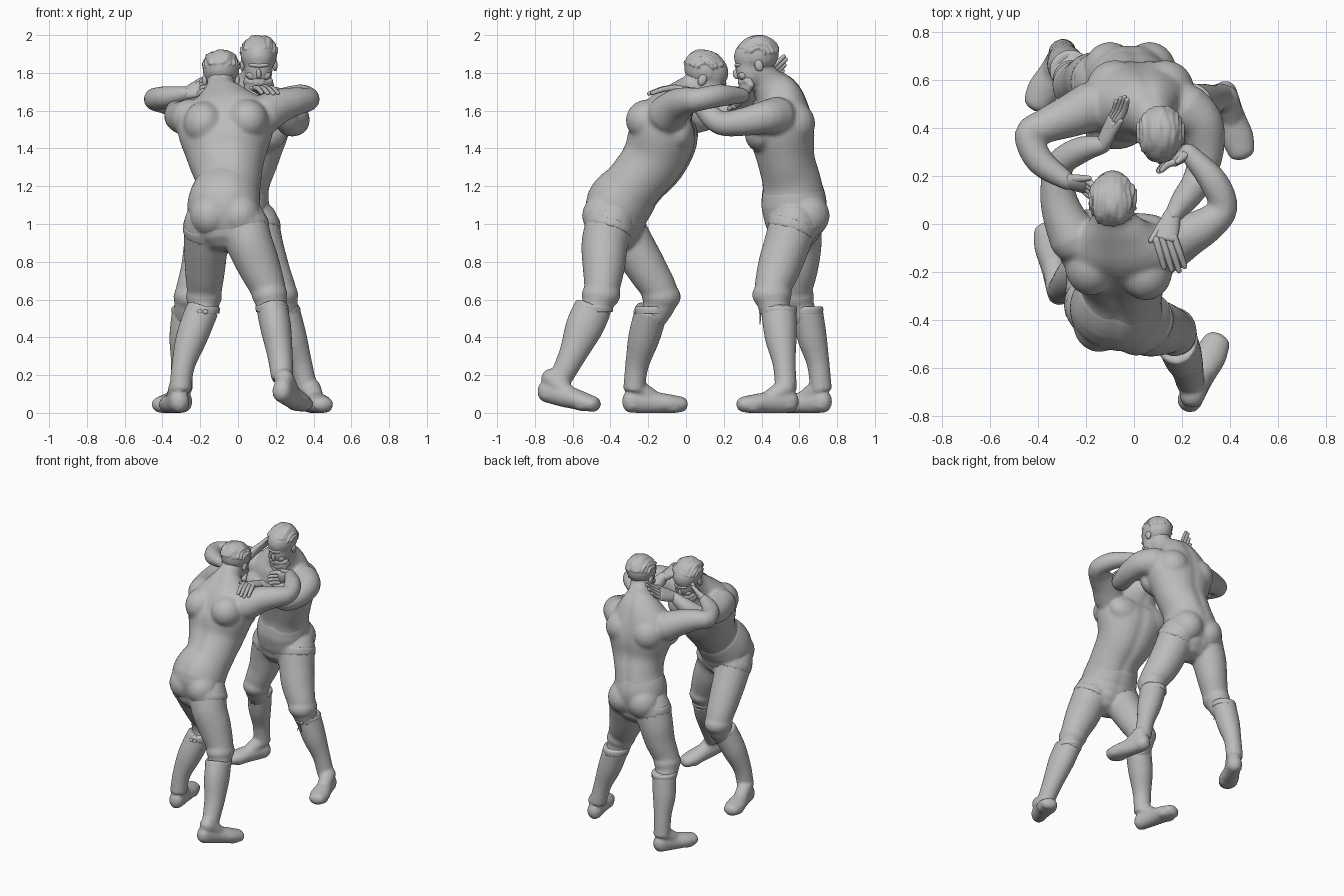
import bpy, bmesh, math, random
from mathutils import Vector, Matrix

random.seed(4)
if "Cube" in bpy.data.objects:
    bpy.data.objects.remove(bpy.data.objects["Cube"])

stone = bpy.data.materials.new("stone grey")
stone.use_nodes = True
stone.diffuse_color = (0.5, 0.5, 0.5, 1)
stone.node_tree.nodes["Principled BSDF"].inputs["Base Color"].default_value = (0.5, 0.5, 0.5, 1)


def spline(stations, steps):
    """Smooth curve through stations of position, half width and half depth."""
    pts = [Vector(s if len(s) == 5 else (*s, s[3])) for s in stations]
    out = []
    for i in range(len(pts) - 1):
        a, b = pts[max(i - 1, 0)], pts[i]
        c, d = pts[i + 1], pts[min(i + 2, len(pts) - 1)]
        for k in range(steps):
            t = k / steps
            out.append(0.5 * (2 * b + (c - a) * t + (2 * a - 5 * b + 4 * c - d) * t * t
                              + (3 * b - a - 3 * c + d) * t ** 3))
    return out + [pts[-1]]


def loft(bm, stations, side=(1, 0, 0), dome=1.0, groove=0.0, seg=20, steps=4):
    """Elliptical tube with rounded ends; groove presses in the midline."""
    pts = spline(stations, steps)
    rings = []
    for i, p in enumerate(pts):
        tan = (pts[min(i + 1, len(pts) - 1)] - pts[max(i - 1, 0)]).to_3d().normalized()
        s = Vector(side)
        s = (s - tan * s.dot(tan)).normalized()
        frame = (p.to_3d(), s, tan.cross(s), p[3], p[4])
        caps = []
        if dome and i in (0, len(pts) - 1):
            sign = -1 if i == 0 else 1
            for k in (1, 2, 3):
                a = k * 0.48
                off = tan * sign * min(p[3], p[4]) * dome * math.sin(a)
                caps.append((frame[0] + off, s, frame[2], p[3] * math.cos(a), p[4] * math.cos(a)))
        rings += caps[::-1] + [frame] if i == 0 else [frame] + caps
    loops = []
    for c, s, d, rw, rd in rings:
        loop = []
        for k in range(seg):
            a = k * math.tau / seg
            g = 1 - groove * math.exp(-math.cos(a) ** 2 / 0.03)
            loop.append(bm.verts.new(c + s * math.cos(a) * rw + d * math.sin(a) * rd * g))
        loops.append(loop)
    for lo, hi in zip(loops, loops[1:]):
        for k in range(seg):
            n = (k + 1) % seg
            bm.faces.new((lo[k], lo[n], hi[n], hi[k]))
    bm.faces.new(loops[0][::-1])
    bm.faces.new(loops[-1])


def blob(bm, pos, radii, frame=Matrix()):
    m = frame @ Matrix.Translation(pos) @ Matrix.Diagonal((*radii, 1))
    bmesh.ops.create_uvsphere(bm, u_segments=20, v_segments=12, radius=1, matrix=m)


def finish(bm, name, voxel=0.0, smooth=3):
    """Turn the collected shapes into one object, fused when a voxel size is given."""
    bmesh.ops.recalc_face_normals(bm, faces=bm.faces)
    for v in bm.verts:
        v.co.z = max(v.co.z, 0.0)
    for f in bm.faces:
        f.smooth = True
    mesh = bpy.data.meshes.new(name)
    bm.to_mesh(mesh)
    bm.free()
    mesh.materials.append(stone)
    ob = bpy.data.objects.new(name, mesh)
    bpy.context.collection.objects.link(ob)
    if voxel:
        r = ob.modifiers.new("fuse", 'REMESH')
        r.mode, r.voxel_size, r.use_smooth_shade = 'VOXEL', voxel, True
        sm = ob.modifiers.new("soften", 'SMOOTH')
        sm.factor, sm.iterations = 0.5, smooth


def hand(bm, wrist, knuckle, tip, side, thumb):
    w, k, t, s = Vector(wrist), Vector(knuckle), Vector(tip), Vector(side).normalized()
    loft(bm, [(*w, .036, .03), (*w.lerp(k, .5), .046, .025), (*k, .05, .019)], s, .6)
    up = (k - w).cross(s).normalized() * .008
    for i in range(4):
        o = i - 1.5
        a, b = k + s * o * .025, t + s * o * .028 - (t - k) * abs(o - .3) * .1
        loft(bm, [(*a, .0155), (*(a.lerp(b, .5) + up), .0145), (*b, .011)], s, seg=10)
    a = w.lerp(k, .3) + s * thumb * .03
    loft(bm, [(*a, .018), (*(a.lerp(k, .6) + s * thumb * .035), .015),
              (*(k + s * thumb * .06), .011)], s + Vector((.1, .2, .3)), seg=10)


def head(label, skin, centre, yaw, nod):
    m = Matrix.Translation(centre) @ Matrix.Rotation(yaw, 4, 'Z') @ Matrix.Rotation(nod, 4, 'X')
    blob(skin, (0, .01, .03), (.092, .116, .1), m)
    blob(skin, (0, -.035, -.04), (.074, .078, .1), m)
    blob(skin, (0, -.055, -.1), (.055, .05, .045), m)
    face = bmesh.new()
    blob(face, (0, -.11, -.04), (.014, .022, .03), m)
    blob(face, (0, -.086, .005), (.058, .026, .014), m)
    for sx in (-1, 1):
        blob(face, (sx * .086, .015, -.025), (.014, .024, .034), m)
        blob(face, (sx * .036, -.078, -.055), (.03, .026, .026), m)
    finish(face, label + "_nose_brow_and_ears", .006)
    # Swept-back hair locks over a smooth cap
    hair = bmesh.new()
    blob(hair, (0, .022, .032), (.097, .115, .099), m)
    for i in range(11):
        a = (i - 5) * .24
        lock = []
        for j in range(5):
            t = -.85 + j * .62 + random.uniform(-.1, .1)
            p = m @ Vector((.094 * math.sin(a + random.uniform(-.1, .1)),
                            .022 + .114 * math.cos(a) * math.sin(t),
                            .032 + .097 * math.cos(a) * math.cos(t)))
            lock.append((*p, .016, .008))
        loft(hair, lock, m.to_3x3() @ Vector((1, 0, 0)), seg=8, steps=3)
    finish(hair, label + "_hair", .006, 2)
    # Curly beard along the jaw
    beard = bmesh.new()
    for i in range(39):
        a = (i % 13 - 6) * .2
        z = -.09 - .032 * (i // 13) * math.cos(a)
        r = random.uniform(.015, .022)
        blob(beard, (.064 * math.sin(a), -.03 - .068 * math.cos(a), z), (r, r, r), m)
    blob(beard, (0, -.1, -.074), (.034, .014, .01), m)
    finish(beard, label + "_beard", .006, 1)


def boot(label, shaft, heel, toe):
    bm = bmesh.new()
    loft(bm, shaft, dome=0)
    h, t = Vector(heel), Vector(toe)
    d = t - h
    loft(bm, [(*h, .052, .062), (*(h + d * .4), .056, .06), (*(h + d * .75), .068, .05),
              (*t, .058, .042)], d.cross(Vector((0, 0, 1))), .9)
    loft(bm, [(*(h + d * .1 + Vector((0, 0, .07))), .054), (*(h + d * .55), .046)])
    # Flat sole and heel block
    for along, size in ((.82, .062), (.05, .052)):
        blob(bm, h.lerp(t, along) - Vector((0, 0, .026)), (size, size, .024))
    finish(bm, label + "_boot", .011, 2)
    # Turned cuff with a tied lace
    cuff = bmesh.new()
    x, y, z, rw = shaft[0][:4]
    rd = shaft[0][-1]
    loft(cuff, [(x, y, z - .025, rw + .002, rd + .002), (x, y, z, rw + .004, rd + .004),
                (x, y, z + .012, rw, rd)], dome=0)
    for k in (-1, 1):
        blob(cuff, (x + k * .014, y - rd - .002, z - .015), (.016, .008, .012))
        loft(cuff, [(x, y - rd - .002, z - .015, .004), (x + k * .016, y - rd - .004, z - .08, .003)], seg=8)
    finish(cuff, label + "_boot_cuff")


def wrestler(label, torso, axis, legs, arms, masses, face):
    skin, trunks = bmesh.new(), bmesh.new()
    loft(skin, torso, axis, groove=.07, seg=32)
    loft(trunks, [(*s[:3], s[3] + .004, s[4] + .004) for s in torso[:2]]
         + [tuple(Vector(torso[1]).lerp(Vector(torso[2]), .7))], axis, .6, .04, 32)
    for leg in legs:
        loft(skin, leg)
        hem = Vector(leg[0]).lerp(Vector(leg[1]), .45)
        loft(trunks, [(*leg[0][:3], leg[0][3] + .004), (*hem[:3], hem[3] + .004)], dome=0)
        # Padded knee
        x, y, z, r = leg[3]
        blob(skin, (x, y, z - .005), (r + .006, r + .014, .08))
    for arm in arms:
        loft(skin, arm, (0, 0, 1))
    for pos, size in masses:
        blob(skin, pos, size)
        if pos[2] < 1.2:
            blob(trunks, pos, [s + .004 for s in size])
    head(label, skin, *face)
    finish(skin, label + "_body", .011, 8)
    finish(trunks, label + "_trunks", .011, 7)


# Leaning wrestler, back to the front side
torso = [(-.07, -.37, 1.0, .178, .15), (-.075, -.355, 1.1, .19, .175), (-.05, -.265, 1.22, .172, .16),
         (-.06, -.17, 1.34, .205, .176), (-.065, -.118, 1.47, .25, .185), (-.07, -.09, 1.58, .25, .143),
         (-.08, -.03, 1.66, .15, .1), (-.09, .03, 1.71, .085, .085), (-.09, .08, 1.76, .07, .075)]
legs = [[(.03, -.4, 1.0, .13), (.06, -.43, .9, .124), (.11, -.435, .78, .114),
         (.168, -.45, .63, .09), (.18, -.49, .52, .077)],
        [(-.165, -.35, 1.0, .125), (-.17, -.28, .88, .117), (-.175, -.2, .75, .106),
         (-.18, -.13, .62, .09), (-.19, -.165, .52, .076)]]
arms = [[(.14, -.1, 1.58, .105), (.22, -.05, 1.625, .092), (.31, 0, 1.65, .075),
         (.372, .07, 1.66, .062), (.33, .18, 1.68, .06), (.225, .3, 1.68, .04)],
        [(-.25, -.06, 1.56, .105), (-.3, .05, 1.565, .086), (-.32, .15, 1.58, .072),
         (-.31, .25, 1.61, .06), (-.22, .31, 1.67, .056), (-.13, .33, 1.73, .038)]]
masses = [((-.145, -.41, 1.045), (.108, .122, .115)), ((.01, -.425, 1.045), (.108, .122, .115)),
          ((-.17, -.02, 1.47), (.13, .085, .1)), ((.04, -.04, 1.48), (.13, .085, .1)),
          ((-.18, -.17, 1.53), (.11, .13, .12)), ((.05, -.2, 1.55), (.11, .12, .11))]
wrestler("leaning", torso, (1, -.15, 0), legs, arms, masses, ((-.09, .11, 1.78), math.pi, .4))
boot("leaning_right", [(.18, -.49, .56, .083, .1), (.2, -.54, .45, .082, .1), (.222, -.6, .31, .068, .074),
                       (.235, -.665, .18, .058, .06)], (.232, -.738, .118), (.345, -.492, .046))
boot("leaning_left", [(-.188, -.18, .55, .088), (-.245, -.222, .4, .084), (-.29, -.26, .25, .062),
                      (-.305, -.275, .12, .058)], (-.31, -.292, .062), (-.362, -.028, .045))

# Upright wrestler, facing the front side
torso = [(-.02, .572, 1.0, .172, .155), (-.02, .572, 1.1, .182, .175), (0, .56, 1.22, .168, .162),
         (.02, .53, 1.34, .195, .158), (.025, .51, 1.47, .24, .178), (.03, .5, 1.58, .24, .165),
         (.05, .48, 1.68, .16, .135), (.08, .43, 1.75, .086, .092), (.1, .39, 1.81, .072, .075)]
legs = [[(.09, .57, 1.0, .13), (.12, .53, .88, .122), (.16, .49, .76, .114),
         (.222, .455, .63, .092), (.24, .48, .52, .078)],
        [(-.13, .59, 1.0, .128), (-.17, .6, .88, .118), (-.2, .595, .76, .104),
         (-.25, .58, .62, .086), (-.265, .62, .52, .075)]]
arms = [[(.22, .48, 1.57, .105), (.285, .42, 1.565, .09), (.3, .3, 1.54, .075),
         (.265, .18, 1.535, .064), (.21, .1, 1.61, .056), (.165, .04, 1.69, .038)],
        [(-.18, .49, 1.58, .105), (-.27, .45, 1.62, .09), (-.37, .41, 1.65, .073),
         (-.44, .37, 1.66, .061), (-.39, .26, 1.67, .059), (-.28, .18, 1.69, .04)]]
masses = [((-.1, .635, 1.045), (.11, .122, .118)), ((.065, .635, 1.045), (.11, .122, .118)),
          ((-.08, .395, 1.48), (.13, .085, .1)), ((.13, .395, 1.48), (.13, .085, .1)),
          ((-.08, .565, 1.53), (.12, .12, .12)), ((.13, .565, 1.53), (.12, .12, .12))]
wrestler("upright", torso, (1, 0, 0), legs, arms, masses, ((.11, .365, 1.86), 0, .26))
boot("upright_left", [(.24, .49, .55, .086, .094), (.285, .502, .4, .08, .085), (.332, .52, .26, .061),
                      (.365, .53, .12, .058)], (.378, .55, .062), (.448, .305, .045))
boot("upright_right", [(-.265, .64, .55, .083), (-.285, .667, .4, .079), (-.295, .7, .26, .06),
                       (-.3, .715, .12, .058)], (-.292, .726, .062), (-.405, .508, .045))

# Gripping hands
for name, *grip in (
        ("leaning_right_hand", (.225, .3, 1.68), (.17, .26, 1.66), (.1, .22, 1.65), (.2, 0, 1), 1),
        ("leaning_left_hand", (-.13, .33, 1.73), (-.085, .43, 1.78), (-.045, .53, 1.86), (.5, 0, .85), 1),
        ("upright_left_hand", (.16, .04, 1.69), (.13, -.06, 1.72), (.175, -.2, 1.69), (1, .15, 0), -1),
        ("upright_right_hand", (-.28, .18, 1.69), (-.2, .16, 1.72), (-.13, .12, 1.75), (.2, .5, .8), 1)):
    bm = bmesh.new()
    hand(bm, *grip)
    finish(bm, name)
